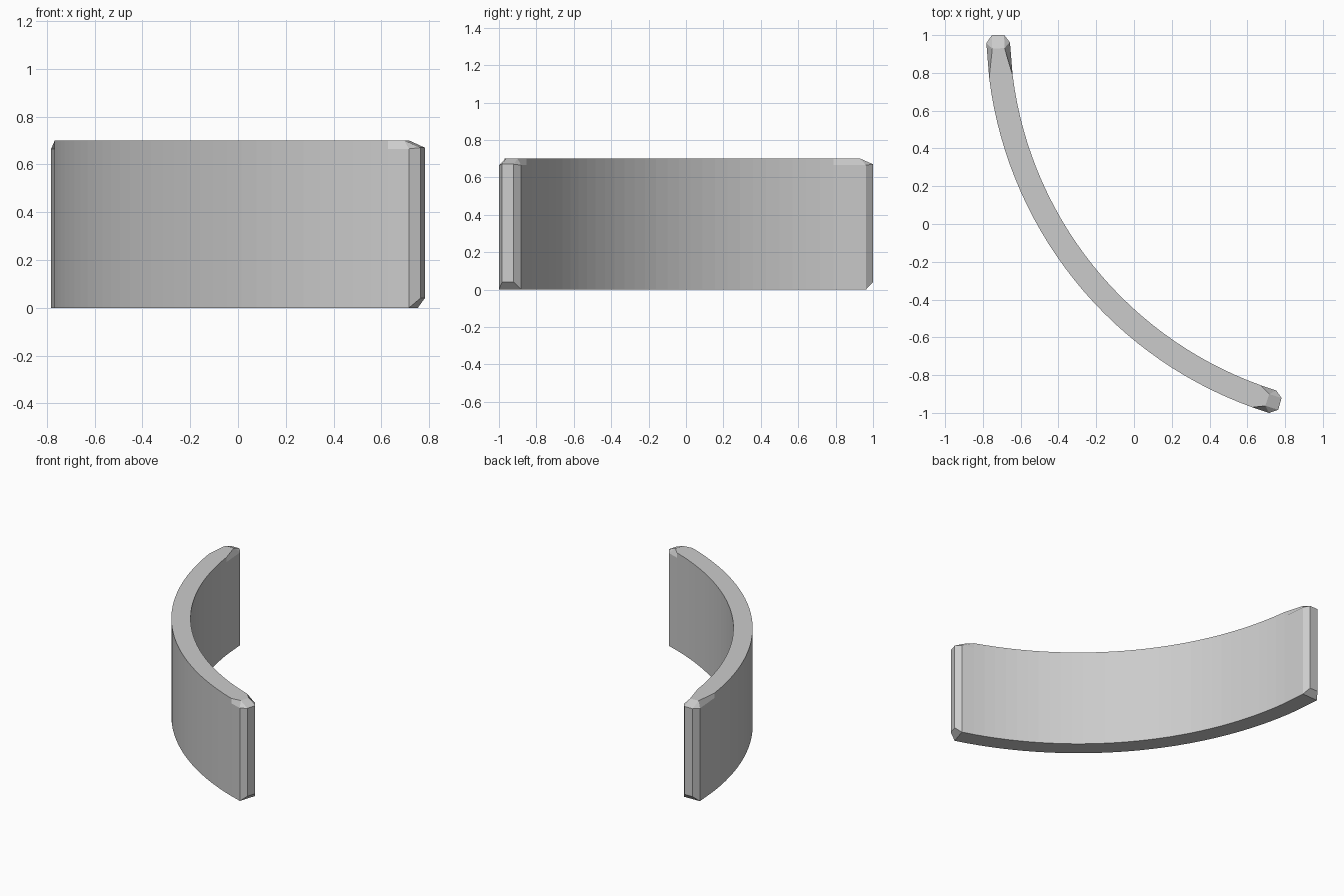
import bpy, bmesh
from math import radians, degrees, cos, sin

if "Cube" in bpy.data.objects:
    bpy.data.objects.remove(bpy.data.objects["Cube"])

CX, CY = 1.35, 1.036          # centre of the arc
R_OUT, R_IN = 2.133, 2.008    # outer and inner radius
H, Z_SIDE = 0.70, 0.665       # full height, chamfer height at the ends
C = 0.03                      # chamfer width
A0, A1 = 181.0, 253.8         # arc limits in degrees
STEP = 0.04                   # length of end chamfer
SEGS = 30

bm = bmesh.new()


def deg(length):
    return degrees(length / 2.07)


def ring(a, c=0.0, z0=0.0, zs=Z_SIDE, zt=H, top_shift=0.0, inset=0.0):
    """Six-point cross-section at angle a; top points may slide along the arc."""
    pts = [(R_OUT - inset, z0, 0), (R_OUT - inset, zs, 0),
           (R_OUT - c, zt, top_shift), (R_IN + c, zt, top_shift),
           (R_IN + inset, zs, 0), (R_IN + inset, z0, 0)]
    return [bm.verts.new((CX + r * cos(radians(a + s)),
                          CY + r * sin(radians(a + s)), z)) for r, z, s in pts]


def end_rings(a, d, taper):
    """Tip, chamfer shoulder and start of the plain wall, going in direction d."""
    return [ring(a, C, 0.04, 0.67, 0.67, 0, C),
            ring(a + d * deg(STEP), C, top_shift=d * deg(0.03)),
            ring(a + d * deg(taper))]


# curved wall with bevelled ends
start = end_rings(A0, 1, 0.22)
end = end_rings(A1, -1, 0.13)
b0, b1 = A0 + deg(0.22), A1 - deg(0.13)
middle = [ring(b0 + (b1 - b0) * i / SEGS) for i in range(1, SEGS)]
rings = start + middle + end[::-1]

for p, q in zip(rings, rings[1:]):
    for i in range(6):
        j = (i + 1) % 6
        bm.faces.new((p[i], p[j], q[j], q[i]))
for tip in (rings[0], rings[-1]):
    bm.faces.new(tip)

bmesh.ops.remove_doubles(bm, verts=bm.verts, dist=0.0005)
bmesh.ops.recalc_face_normals(bm, faces=bm.faces)

mesh = bpy.data.meshes.new("curved_wall")
bm.to_mesh(mesh)
bm.free()
wall = bpy.data.objects.new("curved_wall", mesh)
bpy.context.collection.objects.link(wall)
